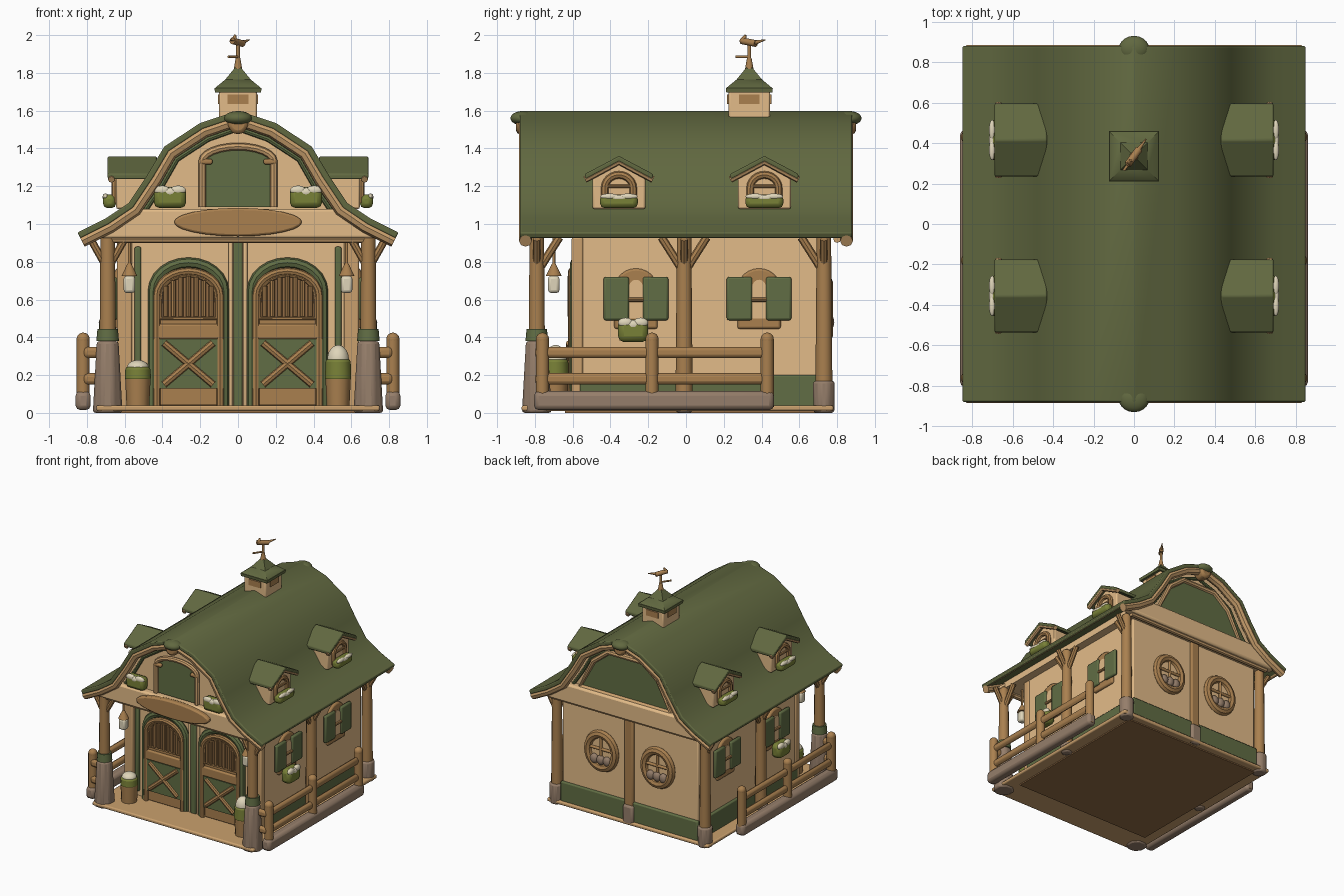
import bpy, bmesh, math
from mathutils import Vector, Matrix

if "Cube" in bpy.data.objects:
    bpy.data.objects.remove(bpy.data.objects["Cube"], do_unlink=True)
made = []


def paint(name, *rgb):
    mat = bpy.data.materials.new(name)
    mat.use_nodes = True
    colour = [(c / 255) ** 2.2 for c in rgb] + [1]
    mat.diffuse_color = colour
    mat.node_tree.nodes["Principled BSDF"].inputs["Base Color"].default_value = colour
    return mat


roof_green = paint("roof green", 97, 104, 66)
trim_green = paint("trim green", 97, 109, 70)
plaster = paint("plaster", 226, 186, 135)
wood = paint("wood", 168, 127, 80)
light_wood = paint("light wood", 201, 159, 109)
dark_wood = paint("dark wood", 146, 108, 70)
stone = paint("stone", 148, 125, 106)
moss = paint("moss", 120, 128, 58)
cream = paint("cream", 222, 212, 184)


# Shared builders
def finish(name, mesh, mat, bevel=0):
    obj = bpy.data.objects.new(name, mesh)
    bpy.context.collection.objects.link(obj)
    mesh.materials.clear()
    mesh.materials.append(mat)
    if bevel:
        mod = obj.modifiers.new("soft edges", "BEVEL")
        mod.width, mod.segments, mod.limit_method = bevel, 2, "ANGLE"
    made.append(obj)
    return obj


def from_bmesh(name, bm, mat, bevel=0):
    bmesh.ops.recalc_face_normals(bm, faces=bm.faces)
    mesh = bpy.data.meshes.new(name)
    bm.to_mesh(mesh)
    bm.free()
    return finish(name, mesh, mat, bevel)


def box(name, centre, size, mat, bevel=0.01):
    bm = bmesh.new()
    bmesh.ops.create_cube(bm, size=1, matrix=Matrix.Translation(centre) @ Matrix.Diagonal((*size, 1)))
    return from_bmesh(name, bm, mat, bevel)


def blob(name, centre, size, mat):
    bm = bmesh.new()
    bmesh.ops.create_icosphere(bm, subdivisions=3, radius=1, matrix=Matrix.Translation(centre) @ Matrix.Diagonal((*size, 1)))
    return from_bmesh(name, bm, mat)


def rod(name, start, end, r1, mat, r2=None, sides=12, bevel=0, turn=0):
    start, end = Vector(start), Vector(end)
    span = end - start
    place = Matrix.Translation((start + end) / 2) @ span.to_track_quat("Z", "Y").to_matrix().to_4x4()
    bm = bmesh.new()
    bmesh.ops.create_cone(bm, cap_ends=True, segments=sides, radius1=r1, radius2=r1 if r2 is None else r2,
                          depth=span.length, matrix=place @ Matrix.Rotation(turn, 4, "Z"))
    return from_bmesh(name, bm, mat, bevel)


def on_plane(points, axis, depth):
    return [(u, depth, v) if axis == "y" else (depth, u, v) for u, v in points]


def prism(name, points, axis, near, far, mat, bevel=0):
    bm = bmesh.new()
    rings = [[bm.verts.new(p) for p in on_plane(points, axis, d)] for d in (near, far)]
    for ring in rings:
        bm.faces.new(ring)
    for i in range(len(points)):
        bm.faces.new((rings[0][i - 1], rings[0][i], rings[1][i], rings[1][i - 1]))
    return from_bmesh(name, bm, mat, bevel)


def tube(name, points, radius, mat, cyclic=False):
    curve = bpy.data.curves.new(name, "CURVE")
    curve.dimensions, curve.bevel_depth = "3D", radius
    curve.bevel_resolution, curve.use_fill_caps = 2, True
    line = curve.splines.new("POLY")
    line.points.add(len(points) - 1)
    for point, co in zip(line.points, points):
        point.co = (*co, 1)
    line.use_cyclic_u = cyclic
    temp = bpy.data.objects.new(name + "_path", curve)
    mesh = bpy.data.meshes.new_from_object(temp)
    bpy.data.objects.remove(temp)
    return finish(name, mesh, mat)


def arch(mid, half, low, high, rise, steps=12):
    turns = [math.pi * i / steps for i in range(steps + 1)]
    top = [(mid - half * math.cos(t), high - rise + rise * math.sin(t)) for t in turns]
    return [(mid - half, low)] + top + [(mid + half, low)]


def oval(mid, height, rx, rz, steps=24):
    turns = [math.tau * i / steps for i in range(steps)]
    return [(mid + rx * math.cos(t), height + rz * math.sin(t)) for t in turns]


def flowers(name, centre, size, outward):
    # Rounded leafy box with blossoms over its top and outer side
    centre, size, outward = Vector(centre), Vector(size), Vector(outward)
    box(name + "_leaves", centre, size * 2, moss, min(size) * .7)
    along = Vector((abs(outward.y), abs(outward.x), 0))
    for i in (-1, 0, 1):
        spot = centre + along * i * max(size.xy) * .5 + outward * min(size.xy) * .6
        spot.z += size.z * (.7 if i else .5)
        blob(name + "_blossom", spot, size * .45 + along * max(size.xy) * .05, cream)


def inset(profile, amount):
    out = []
    for i, p in enumerate(profile):
        a, b = Vector(profile[max(i - 1, 0)]), Vector(profile[min(i + 1, len(profile) - 1)])
        d = (b - a).normalized()
        out.append((p[0] + d.y * amount, p[1] - d.x * amount))
    return out


# Roof shell, gable body, rake boards
half = [(.85, .955), (.7, 1.03), (.58, 1.11), (.48, 1.26), (.39, 1.41), (.2, 1.535)]
profile = [(-x, z) for x, z in half] + [(0, 1.6)] + half[::-1]
prism("roof", profile + inset(profile, .035)[::-1], "y", -.88, .88, roof_green, .008)
inner = inset(profile, .03)
prism("gable_body", [(-.7, .93)] + inner[1:-1] + [(.7, .93)], "y", -.79, .79, plaster)
for s, end in ((-1, "front"), (1, "back")):
    tube(end + "_rake", on_plane(inset(profile, .05), "y", .85 * s), .034, light_wood)
    tube(end + "_rake_lining", on_plane(inset(profile, .095)[2:-2], "y", .795 * s), .014, trim_green)
    rod(end + "_ridge_end", (0, .8 * s, 1.53), (0, .9 * s, 1.53), .055, wood, bevel=.02)
    blob(end + "_ridge_cap", (0, .865 * s, 1.56), (.075, .065, .038), roof_green)
    prism(end + "_cross_beam", [(-.76, .925), (.76, .925), (.58, 1.08), (-.58, 1.08)], "y", .77 * s, .845 * s, plaster, .015)
    tube(end + "_lintel", [(-.7, .8 * s, .92), (.7, .8 * s, .92)], .02, light_wood)

# Hay loft door, sign and rear gable panel
hay_arch = arch(0, .19, 1.09, 1.41, .08)
prism("hay_door", hay_arch, "y", -.78, -.81, trim_green)
tube("hay_door_frame", on_plane(hay_arch, "y", -.815), .02, light_wood)
for s in (-1, 1):
    box("hay_hinge", (.17 * s, -.82, 1.33), (.07, .03, .03), wood)
    flowers("gable_flowers", (.36 * s, -.83, 1.14), (.085, .04, .055), (0, -1, 0))
prism("sign_board", oval(0, 1.01, .34, .075), "y", -.88, -.83, wood, .015)
panel = [(-.42, 1.08), (-.3, 1.32), (-.16, 1.43), (.16, 1.43), (.3, 1.32), (.42, 1.08)]
prism("back_gable_panel", panel, "y", .78, .8, trim_green)
tube("back_gable_frame", on_plane(panel, "y", .8), .022, light_wood, True)

# Walls and floor
box("walls", (0, .085, .48), (1.26, 1.31, .92), plaster)
box("floor", (0, -.045, .025), (1.5, 1.65, .03), light_wood)
box("floor_underside", (0, .04, .01), (1.3, 1.36, .02), dark_wood, 0)
box("back_skirt", (0, .745, .11), (1.28, .03, .18), trim_green)
box("back_centre_post", (0, .745, .48), (.08, .04, .9), wood)
box("back_centre_stone", (0, .755, .09), (.1, .05, .17), stone, .02)

# Stable doors
box("door_divider", (0, -.58, .48), (.05, .04, .9), trim_green)
for s in (-1, 1):
    mid = .262 * s
    box("divider_edge", (.038 * s, -.58, .48), (.022, .03, .9), plaster)
    door = arch(mid, .185, .04, .765, .14)
    prism("stable_door", door, "y", -.56, -.6, wood, .008)
    tube("door_frame", on_plane(arch(mid, .187, .03, .795, .15), "y", -.585), .028, trim_green)
    tube("door_inner_frame", on_plane(arch(mid, .168, .04, .75, .13), "y", -.605), .02, wood)
    opening = arch(mid, .15, .5, .73, .12)
    prism("door_opening", opening, "y", -.59, -.604, dark_wood)
    tube("opening_frame", on_plane(opening, "y", -.605), .012, wood, True)
    for i in range(-3, 4):
        rod("door_bar", (mid + i * .04, -.615, .51), (mid + i * .04, -.615, .725 - .006 * i * i), .013, wood, sides=8)
    box("door_panel", (mid, -.605, .26), (.37, .025, .26), trim_green, 0)
    for t in (-1, 1):
        tube("door_brace", [(mid - .13 * t, -.615, .15), (mid + .13 * t, -.615, .37)], .02, wood)
    box("door_rail", (mid, -.605, .43), (.35, .03, .08), wood)
    # Wall corners, lanterns and planters beside the doors
    box("corner_strip", (.53 * s, -.58, .48), (.035, .03, .8), trim_green)
    box("corner_board", (.6 * s, -.575, .48), (.08, .06, .9), light_wood)
    box("lantern", (.575 * s, -.7, .68), (.06, .06, .09), cream, .015)
    rod("lantern_cap", (.575 * s, -.7, .725), (.575 * s, -.7, .79), .042, wood, .01)
    rod("lantern_hook", (.575 * s, -.7, .78), (.575 * s, -.7, .93), .008, wood)
    x, tall = .53 * s, .04 if s > 0 else 0
    rod("planter_barrel", (x, -.69, .03), (x, -.69, .2), .06, wood, .068, bevel=.01)
    rod("planter_leaves", (x, -.69, .17), (x, -.69, .245 + tall), .07, moss, .066, bevel=.015)
    blob("planter_blossom", (x, -.69, .24 + tall), (.058, .058, .04 + tall), cream)
    # Rear windows
    ring = oval(mid, .55, .125, .14)
    prism("rear_window", ring, "y", .73, .75, plaster)
    tube("rear_window_frame", on_plane(ring, "y", .745), .034, wood, True)
    rod("rear_mullion", (mid, .755, .43), (mid, .755, .67), .012, wood)
    rod("rear_crossbar", (mid - .1, .755, .57), (mid + .1, .755, .57), .012, wood)
    for i in (-1, 0, 1):
        blob("rear_blossom", (mid + .06 * i, .76, .48), (.035, .025, .04), stone)

# Posts, braces, side windows, fences: mirrored
for s in (-1, 1):
    x = .69 * s
    for y, foot, wide, braces in ((-.79, .38, .085, [1]), (.73, .17, .06, [-1]), (-.01, .08, .045, [-1, 1])):
        rod("roof_post", (x, y, .03), (x, y, .94), .046, wood, .038, bevel=.006)
        rod("post_foot", (x, y, 0), (x, y, foot), wide, stone, .062, sides=8, bevel=.015, turn=math.pi / 8)
        if y < -.5:
            rod("post_collar", (x, y, foot), (x, y, .445), .06, trim_green, .054)
        for t in braces:
            tube("brace_along", [(x, y, .74), (x, y + .05 * t, .82), (x, y + .12 * t, .93)], .022, wood)
        tube("brace_out", [(x, y, .76), (x + .09 * s, y, .92)], .02, wood)
    tube("front_brace", [(x, -.79, .76), (.6 * s, -.79, .92)], .02, wood)
    rod("eave_board", (.825 * s, -.87, .945), (.825 * s, .87, .945), .018, light_wood)
    box("side_skirt", (.635 * s, .08, .115), (.03, 1.28, .17), trim_green)
    for y in (-.265, .387):
        prism("side_window_frame", arch(y, .115, .445, .765, .11), "x", .6 * s, .65 * s, wood, .012)
        prism("side_window_pane", arch(y, .04, .5, .705, .05), "x", .64 * s, .656 * s, plaster)
        tube("side_window_bar", [(.66 * s, y - .04, .6), (.66 * s, y + .04, .6)], .012, wood)
        for t in (-1, 1):
            box("shutter", (.655 * s, y + .104 * t, .605), (.03, .135, .23), trim_green, .012)
    flowers("window_flowers", (.69 * s, -.28, .435), (.045, .08, .06), (s, 0, 0))
    # Fence
    x = .82 * s
    box("fence_plinth", (x, -.17, .065), (.08, 1.27, .1), stone, .025)
    for y in (-.76, -.18, .43):
        rod("fence_post", (x, y, .03), (x, y, .39), .035, wood)
        blob("fence_post_top", (x, y, .39), (.035, .035, .035), wood)
    for z in (.18, .32):
        box("fence_rail", (x, -.165, z), (.04, 1.22, .06), wood, .02)
        box("fence_return", (.75 * s, -.78, z), (.14, .04, .06), wood, .02)

    # Dormers
    for y in (-.355, .415):
        face = [(y - .14, 1.08), (y - .14, 1.25), (y, 1.33), (y + .14, 1.25), (y + .14, 1.08)]
        prism("dormer_body", face, "x", .45 * s, .645 * s, plaster, .01)
        slope = [(y - .18, 1.235), (y, 1.33), (y + .18, 1.235), (y + .18, 1.265), (y, 1.36), (y - .18, 1.265)]
        prism("dormer_roof", slope, "x", .43 * s, .69 * s, roof_green, .008)
        tube("dormer_rake", on_plane(slope[:3], "x", .67 * s), .018, light_wood)
        window = arch(y, .075, 1.11, 1.26, .07)
        prism("dormer_window", window, "x", .63 * s, .65 * s, plaster)
        tube("dormer_window_frame", on_plane(window, "x", .65 * s), .02, wood)
        tube("dormer_bar", [(.655 * s, y - .07, 1.2), (.655 * s, y + .07, 1.2)], .01, wood)
        flowers("dormer_flowers", (.68 * s, y, 1.12), (.035, .1, .036), (s, 0, 0))

# Cupola and weather vane
y = .335
box("cupola", (0, y, 1.62), (.2, .22, .18), plaster)
for s in (-1, 1):
    box("cupola_vent", (0, y + .11 * s, 1.66), (.11, .014, .05), wood, 0)
    box("cupola_side_vent", (.1 * s, y, 1.66), (.014, .11, .05), wood, 0)
for low, high, wide, narrow in ((1.695, 1.72, .172, .176), (1.72, 1.765, .172, .095), (1.765, 1.83, .095, .02)):
    rod("cupola_roof", (0, y, low), (0, y, high), wide, roof_green, narrow, 4, turn=math.pi / 4)
rod("vane_base", (0, y, 1.8), (0, y, 1.88), .026, wood, .012)
rod("vane_pole", (0, y, 1.87), (0, y, 1.96), .01, wood)
rod("vane_arrow", (-.05, y - .07, 1.885), (0, y, 1.885), .007, wood)
rod("vane_body", (-.03, y - .04, 1.97), (.025, y + .035, 1.955), .018, wood, .018)
rod("vane_tail", (.02, y + .03, 1.96), (.06, y + .085, 1.975), .012, wood, .003)
rod("vane_crest", (-.025, y - .035, 1.965), (-.015, y - .02, 2), .018, wood, .006)

# Soft shading with kept edges
for obj in made:
    obj.select_set(True)
bpy.context.view_layer.objects.active = made[0]
bpy.ops.object.shade_smooth_by_angle(angle=math.radians(40))
